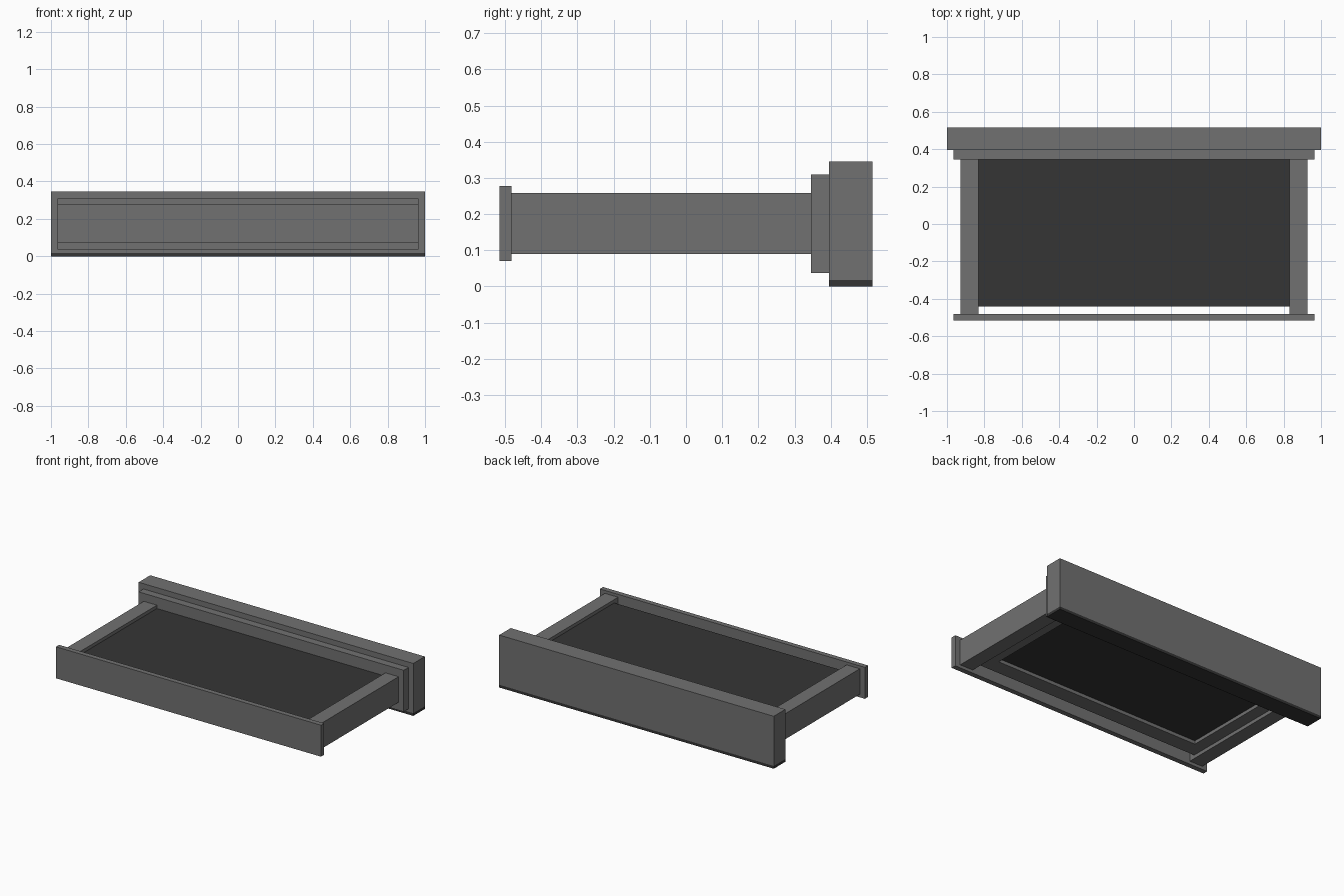
import bpy
import bmesh

if "Cube" in bpy.data.objects:
    bpy.data.objects.remove(bpy.data.objects["Cube"])


def material(name, value):
    m = bpy.data.materials.new(name)
    m.diffuse_color = (value, value, value, 1)
    m.use_nodes = True
    m.node_tree.nodes["Principled BSDF"].inputs["Base Color"].default_value = m.diffuse_color
    return m


grey = material("mid_grey", 0.165)
dark = material("dark_grey", 0.036)


def box(name, x, y, z, mat):
    """Box from (min, max) ranges on each axis."""
    bm = bmesh.new()
    bmesh.ops.create_cube(bm, size=1)
    for v in bm.verts:
        for i, r in enumerate((x, y, z)):
            v.co[i] = r[0] if v.co[i] < 0 else r[1]
    me = bpy.data.meshes.new(name)
    bm.to_mesh(me)
    bm.free()
    me.materials.append(mat)
    ob = bpy.data.objects.new(name, me)
    bpy.context.collection.objects.link(ob)
    return ob


# Front and back boards
box("front_board", (-0.965, 0.965), (-0.515, -0.482), (0.07, 0.277), grey)
box("back_inner_board", (-0.965, 0.965), (0.345, 0.395), (0.037, 0.31), grey)
box("back_board", (-1, 1), (0.395, 0.515), (0.018, 0.345), grey)
box("back_base_strip", (-1, 1), (0.395, 0.515), (0, 0.018), dark)

# Side rails
for side, s in (("left", -1), ("right", 1)):
    box(side + "_rail", sorted((s * 0.832, s * 0.928)), (-0.482, 0.345),
        (0.09, 0.258), grey)

# Dark deck between the rails, with a clear gap behind the front board
box("deck_panel", (-0.832, 0.832), (-0.442, 0.345), (0.135, 0.236), dark)

# Grey rim under the deck, leaving a shallow dark recess
for side, s in (("left", -1), ("right", 1)):
    box(side + "_under_rim", sorted((s * 0.752, s * 0.832)), (-0.442, 0.345),
        (0.113, 0.135), grey)
box("front_under_rim", (-0.752, 0.752), (-0.442, -0.34), (0.113, 0.135), grey)
box("back_under_rim", (-0.752, 0.752), (0.245, 0.345), (0.113, 0.135), grey)
